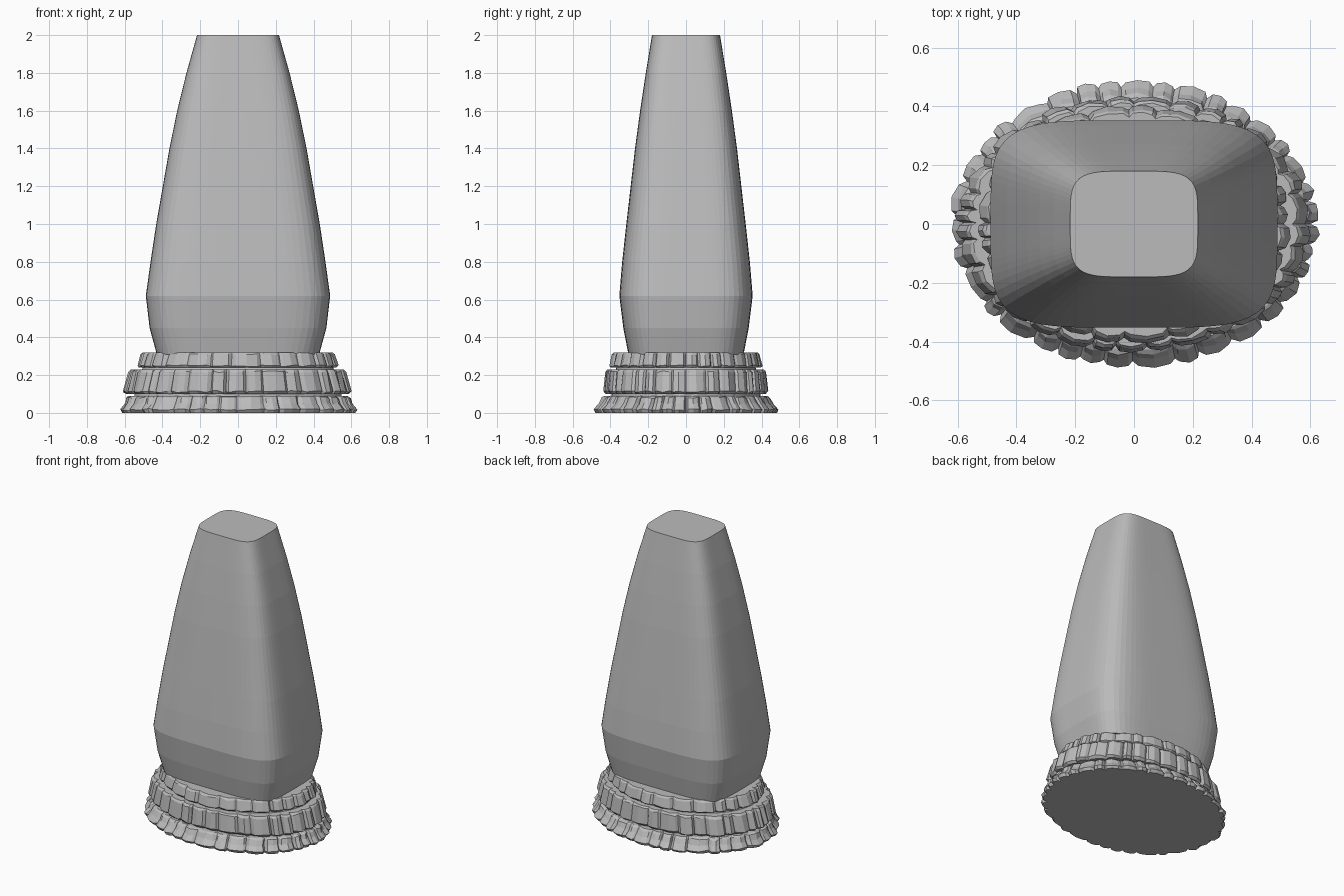
import bpy, math, random

if "Cube" in bpy.data.objects:
    bpy.data.objects.remove(bpy.data.objects["Cube"])

random.seed(7)

grey = bpy.data.materials.new("stone grey")
grey.diffuse_color = (0.5, 0.5, 0.5, 1)
grey.use_nodes = True
grey.node_tree.nodes["Principled BSDF"].inputs["Base Color"].default_value = grey.diffuse_color


def loft(name, rings):
    """Closed solid through rings that share one point count."""
    n = len(rings[0])
    verts = [p for ring in rings for p in ring]
    faces = [tuple(reversed(range(n)))]
    for r in range(len(rings) - 1):
        a, b = r * n, (r + 1) * n
        for i in range(n):
            j = (i + 1) % n
            faces.append((a + i, a + j, b + j, b + i))
    faces.append(tuple(range((len(rings) - 1) * n, len(rings) * n)))
    mesh = bpy.data.meshes.new(name)
    mesh.from_pydata(verts, [], faces)
    mesh.materials.append(grey)
    obj = bpy.data.objects.new(name, mesh)
    bpy.context.collection.objects.link(obj)
    return obj


def superellipse(rx, ry, z, power, n=96):
    pts = []
    for i in range(n):
        t = 2 * math.pi * i / n
        c, s = math.cos(t), math.sin(t)
        k = (abs(c) ** power + abs(s) ** power) ** (-1 / power)
        pts.append((rx * c * k, ry * s * k, z))
    return pts


def stone_ring(name, count, profile):
    """Elliptical tier of irregular bulging stones; profile = (rx, ry, z)."""
    widths = [random.uniform(0.6, 1.4) for _ in range(count)]
    total = sum(widths)
    outline, t = [], 0.0
    for w in widths:
        step = 2 * math.pi * w / total
        out = random.uniform(0.975, 1.0)
        # groove, shoulder, crown, shoulder
        for u, f in ((0, 0.945), (0.14, out - 0.015), (0.5, out), (0.86, out - 0.015)):
            outline.append((t + u * step, f))
        t += step
    rings = []
    last = len(profile) - 1
    for k, (rx, ry, z) in enumerate(profile):
        ring = []
        for a, f in outline:
            g = f + random.uniform(-0.006, 0.006)
            dz = random.uniform(-0.005, 0.005) if 0 < k < last else 0
            ring.append((rx * g * math.cos(a), ry * g * math.sin(a), z + dz))
        rings.append(ring)
    return loft(name, rings)


# tapering body with rounded rectangular section
body_profile = [(0.43, 0.305, 0.31), (0.468, 0.332, 0.45), (0.488, 0.353, 0.62),
                (0.463, 0.338, 0.80), (0.433, 0.316, 1.0), (0.398, 0.293, 1.2),
                (0.363, 0.27, 1.4), (0.322, 0.243, 1.6), (0.273, 0.213, 1.8),
                (0.217, 0.18, 2.0)]
loft("tapered_body", [superellipse(x, y, z, 4.5) for x, y, z in body_profile])

# recessed core seen in the joints between tiers
loft("base_core", [superellipse(0.56, 0.40, 0.02, 2), superellipse(0.54, 0.39, 0.15, 2),
                   superellipse(0.48, 0.355, 0.30, 2)])

# three stone tiers
stone_ring("lower_stone_tier", 36, [(0.625, 0.485, 0.0), (0.637, 0.497, 0.018),
                                    (0.612, 0.468, 0.05), (0.602, 0.45, 0.08),
                                    (0.585, 0.435, 0.09)])
stone_ring("middle_stone_tier", 34, [(0.595, 0.43, 0.10), (0.612, 0.443, 0.113),
                                     (0.582, 0.432, 0.218), (0.57, 0.42, 0.23)])
stone_ring("upper_stone_tier", 28, [(0.525, 0.40, 0.24), (0.535, 0.41, 0.25),
                                    (0.515, 0.395, 0.31), (0.505, 0.385, 0.32)])
